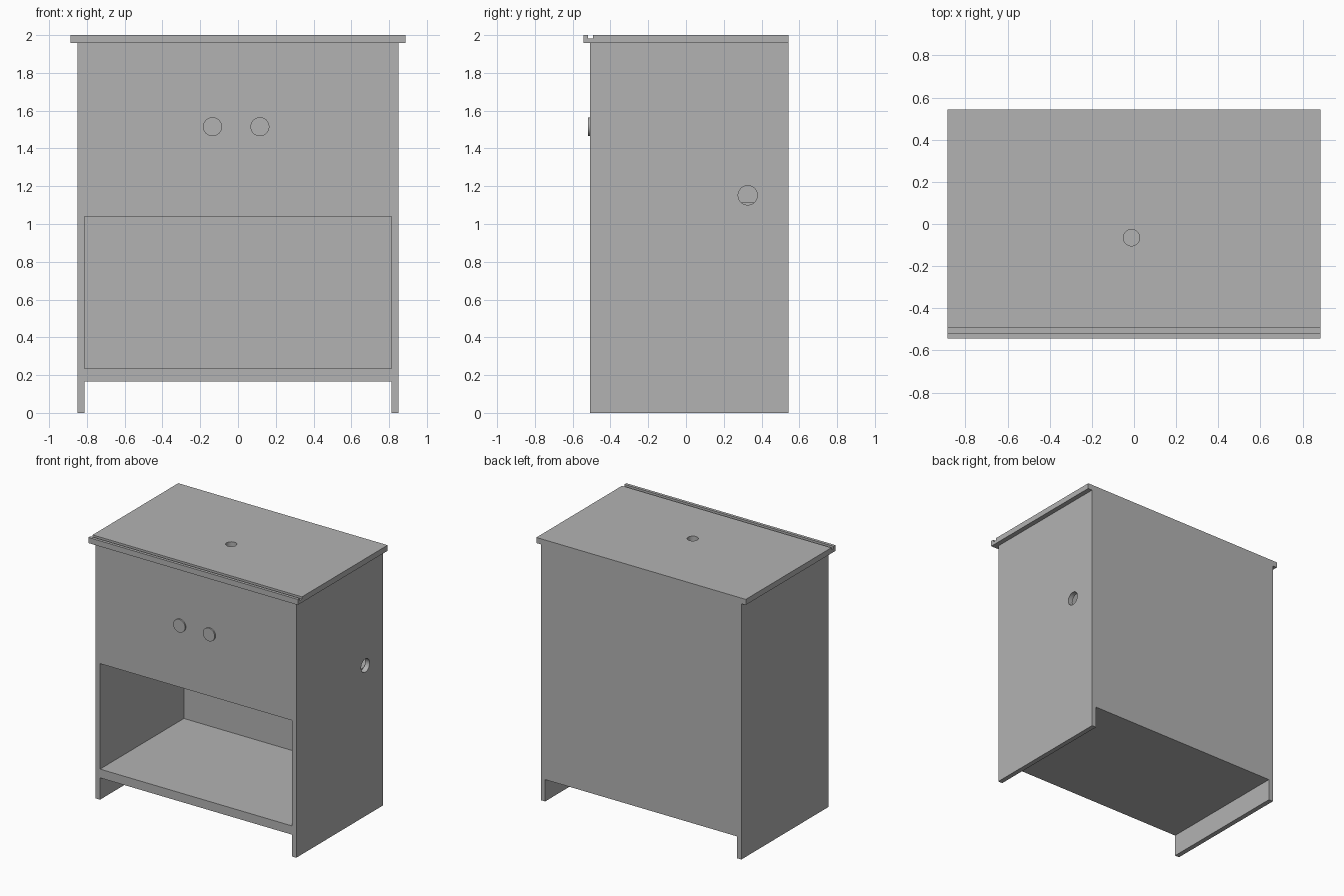
import bpy
import bmesh
from math import pi, radians

if "Cube" in bpy.data.objects:
    bpy.data.objects.remove(bpy.data.objects["Cube"])

# Single painted finish
grey = bpy.data.materials.new("cabinet_grey")
grey.use_nodes = True
colour = (0.45, 0.45, 0.45, 1)
grey.diffuse_color = colour
grey.node_tree.nodes["Principled BSDF"].inputs["Base Color"].default_value = colour


def box(name, x, y, z):
    """Box spanning the given (low, high) ranges."""
    bpy.ops.mesh.primitive_cube_add(size=1)
    ob = bpy.context.object
    ob.name = name
    for v in ob.data.vertices:
        v.co = [r[0] if c < 0 else r[1] for c, r in zip(v.co, (x, y, z))]
    ob.data.materials.append(grey)
    return ob


def disc(name, centre, radius, depth, rotation=(0, 0, 0)):
    bpy.ops.mesh.primitive_cylinder_add(vertices=48, radius=radius, depth=depth,
                                        location=centre, rotation=rotation)
    ob = bpy.context.object
    ob.name = name
    ob.data.materials.append(grey)
    return ob


def combine(target, other, operation):
    """Apply a boolean and remove the helper."""
    mod = target.modifiers.new(operation.lower(), 'BOOLEAN')
    mod.operation = operation
    mod.solver = 'EXACT'
    mod.object = other
    bpy.context.view_layer.objects.active = target
    bpy.ops.object.modifier_apply(modifier=mod.name)
    bpy.data.objects.remove(other)


def smooth(ob):
    bpy.ops.object.select_all(action='DESELECT')
    ob.select_set(True)
    bpy.context.view_layer.objects.active = ob
    bpy.ops.object.shade_smooth_by_angle(angle=radians(30))


FRONT, BACK = -0.508, 0.543
INNER, WALL = 0.812, 0.037
UNDER_TOP = 1.957
inside_x = (-INNER, INNER)

# Carcass with overhanging top
cabinet = box("cabinet", (-0.849, 0.849), (FRONT, BACK), (0, UNDER_TOP))
top = box("cabinet_top", (-0.886, 0.886), (-0.543, BACK), (UNDER_TOP, 2))
combine(cabinet, top, 'UNION')
bm = bmesh.new()
bm.from_mesh(cabinet.data)
bmesh.ops.dissolve_limit(bm, angle_limit=0.01, verts=bm.verts, edges=bm.edges)
bm.to_mesh(cabinet.data)
bm.free()

# Leg gap, open compartment, closed upper compartment and top groove
cutters = [
    box("leg_gap", inside_x, (-1, 1), (-0.5, 0.167)),
    box("open_compartment", inside_x, (-1, BACK - WALL), (0.234, 1.041)),
    box("upper_compartment", inside_x, (FRONT + WALL, BACK - WALL), (1.115, UNDER_TOP)),
    box("top_groove", (-1, 1), (-0.52, -0.492), (1.983, 2.1)),
    # Cable holes in the top and the left side
    disc("top_hole", (-0.012, -0.065, 2), 0.039, 0.2),
    disc("side_hole", (0.86, 0.327, 1.152), 0.051, 0.098, (0, pi / 2, 0)),
]
for cutter in cutters:
    combine(cabinet, cutter, 'DIFFERENCE')
smooth(cabinet)

# Flat round knobs
for name, x in (("right_knob", -0.135), ("left_knob", 0.116)):
    smooth(disc(name, (x, FRONT - 0.005, 1.515), 0.05, 0.012, (pi / 2, 0, 0)))
